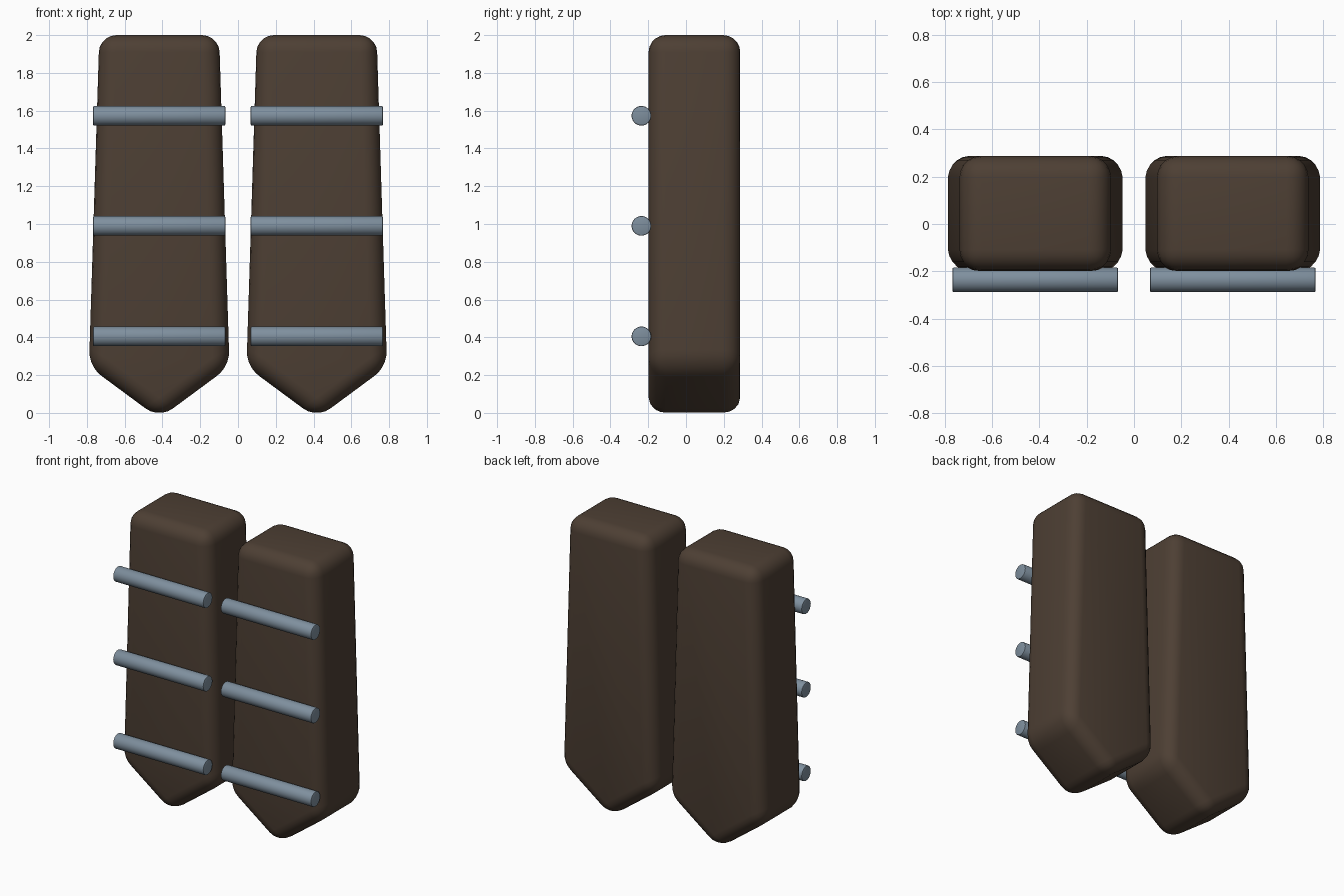
import bpy, bmesh, math

if "Cube" in bpy.data.objects:
    bpy.data.objects.remove(bpy.data.objects["Cube"])


def material(name, color):
    m = bpy.data.materials.new(name)
    m.diffuse_color = (*color, 1)
    m.use_nodes = True
    m.node_tree.nodes["Principled BSDF"].inputs["Base Color"].default_value = m.diffuse_color
    return m


BROWN = material("dark_brown", (0.075, 0.05, 0.034))
STEEL = material("blue_grey", (0.21, 0.275, 0.34))

CX = 0.417                      # centre of each block
Y0, Y1 = -0.198, 0.287          # block front and back
PROFILE = [(-0.317, 2.0), (-0.372, 0.245), (0, -0.03), (0.372, 0.245), (0.317, 2.0)]


def finish(obj, mat, width, segments):
    obj.data.materials.append(mat)
    bev = obj.modifiers.new("bevel", 'BEVEL')
    bev.width = width
    bev.segments = segments
    bev.limit_method = 'ANGLE'
    bev.angle_limit = math.radians(30)
    bpy.ops.object.select_all(action='DESELECT')
    obj.select_set(True)
    bpy.context.view_layer.objects.active = obj
    bpy.ops.object.modifier_apply(modifier=bev.name)
    bpy.ops.object.shade_smooth_by_angle(angle=math.radians(35))


def block(name, x):
    # tapered slab with a pointed lower end, extruded front to back
    bm = bmesh.new()
    face = bm.faces.new([bm.verts.new((px, Y0, pz)) for px, pz in PROFILE])
    ext = bmesh.ops.extrude_face_region(bm, geom=[face])
    verts = [g for g in ext["geom"] if isinstance(g, bmesh.types.BMVert)]
    bmesh.ops.translate(bm, verts=verts, vec=(0, Y1 - Y0, 0))
    bmesh.ops.recalc_face_normals(bm, faces=bm.faces)
    mesh = bpy.data.meshes.new(name)
    bm.to_mesh(mesh)
    bm.free()
    obj = bpy.data.objects.new(name, mesh)
    obj.location.x = x
    bpy.context.collection.objects.link(obj)
    finish(obj, BROWN, 0.09, 5)


def rod(name, x, z):
    # horizontal rod across the front
    bpy.ops.mesh.primitive_cylinder_add(vertices=32, radius=0.052, depth=0.70,
                                        location=(x, -0.236, z),
                                        rotation=(0, math.pi / 2, 0))
    obj = bpy.context.object
    obj.name = name
    finish(obj, STEEL, 0.006, 2)


for side, sign in (("left", -1), ("right", 1)):
    block(f"{side}_block", sign * CX)
    for label, z in (("lower", 0.405), ("middle", 0.99), ("upper", 1.573)):
        rod(f"{side}_{label}_rod", sign * CX, z)
